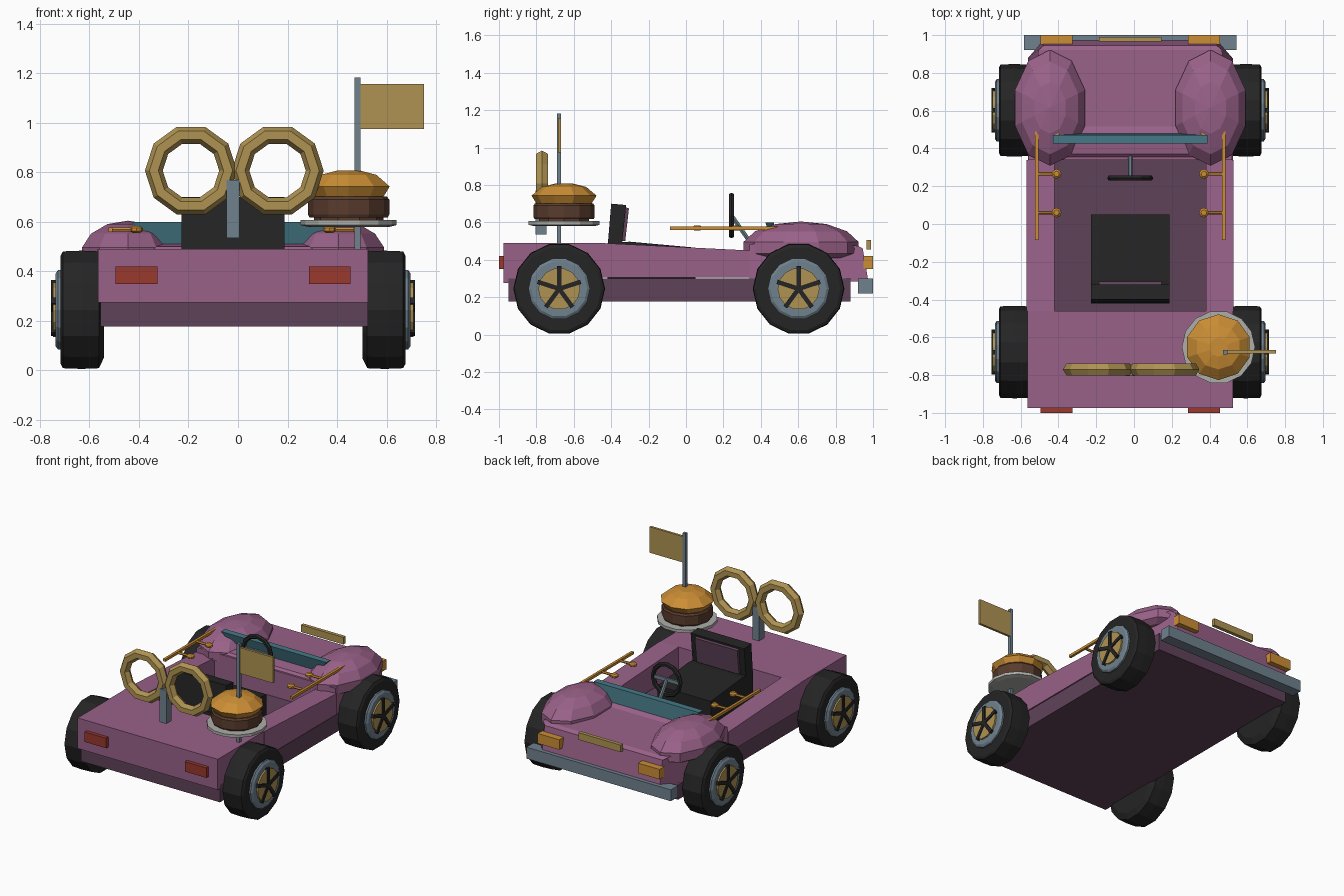
import bpy, bmesh, math
from mathutils import Vector, Matrix

if "Cube" in bpy.data.objects:
    bpy.data.objects.remove(bpy.data.objects["Cube"])

CX = -0.02  # car centre line


def colour(name, r, g, b):
    m = bpy.data.materials.new(name)
    m.diffuse_color = (r, g, b, 1)
    m.use_nodes = True
    m.node_tree.nodes["Principled BSDF"].inputs["Base Color"].default_value = m.diffuse_color
    return m


PINK = colour("pink paint", .32, .12, .25)
PLUM = colour("dark plum", .115, .055, .10)
BLACK = colour("black rubber", .018, .018, .018)
STEEL = colour("blue grey metal", .16, .22, .27)
GOLD = colour("gold", .43, .29, .085)
ORANGE = colour("orange", .60, .27, .035)
TEAL = colour("teal glass", .06, .19, .24)
BROWN = colour("brown", .10, .045, .027)
PALE = colour("pale grey", .42, .43, .40)
RED = colour("red", .32, .04, .027)


def finish(bm, name, mat):
    bmesh.ops.recalc_face_normals(bm, faces=bm.faces[:])
    me = bpy.data.meshes.new(name)
    bm.to_mesh(me)
    bm.free()
    me.materials.append(mat)
    ob = bpy.data.objects.new(name, me)
    bpy.context.collection.objects.link(ob)
    return ob


def box(name, mat, x0, x1, y0, y1, z0, z1):
    bm = bmesh.new()
    bmesh.ops.create_cube(bm, size=1)
    for v in bm.verts:
        v.co = ((x0 + x1) / 2 + v.co.x * (x1 - x0), (y0 + y1) / 2 + v.co.y * (y1 - y0),
                (z0 + z1) / 2 + v.co.z * (z1 - z0))
    return finish(bm, name, mat)


def prism(name, mat, prof, x0, x1):
    """Extrude a (y, z) outline from x0 to x1."""
    bm = bmesh.new()
    f = bm.faces.new([bm.verts.new((x0, y, z)) for y, z in prof])
    r = bmesh.ops.extrude_face_region(bm, geom=[f])
    for v in r["geom"]:
        if isinstance(v, bmesh.types.BMVert):
            v.co.x = x1
    return finish(bm, name, mat)


def lathe(name, mat, prof, n, loc, rot=Matrix(), phase=0.0, closed=False):
    """Spin a (radius, height) outline about z with n sides."""
    bm = bmesh.new()
    rings = []
    for i in range(n):
        a = 2 * math.pi * i / n + phase
        rings.append([bm.verts.new(Vector(loc) + rot @ Vector((r * math.cos(a), r * math.sin(a), h)))
                      for r, h in prof])
    m = len(prof)
    for i in range(n):
        p, q = rings[i], rings[(i + 1) % n]
        for j in range(m if closed else m - 1):
            k = (j + 1) % m
            bm.faces.new((p[j], q[j], q[k], p[k]))
    if not closed:
        bm.faces.new([r[0] for r in rings])
        bm.faces.new([r[-1] for r in rings])
    return finish(bm, name, mat)


def torus(name, mat, major, minor, n, m, loc):
    prof = [(major + minor * math.cos(2 * math.pi * j / m), minor * math.sin(2 * math.pi * j / m))
            for j in range(m)]
    return lathe(name, mat, prof, n, loc, Matrix.Rotation(math.pi / 2, 3, 'X'), 0, True)


def rod(name, mat, a, b, r, n=6):
    a, b = Vector(a), Vector(b)
    rot = (b - a).to_track_quat('Z', 'Y').to_matrix()
    return lathe(name, mat, [(r, 0), (r, (b - a).length)], n, a, rot)


# chassis tub and rear deck
box("chassis", PLUM, CX - .535, CX + .545, -.95, .88, .178, .30)
prism("rear_deck", PINK, [(-.975, .275), (-.975, .49), (-.46, .49), (-.46, .31), (-.90, .31), (-.90, .275)],
      CX - .545, CX + .545)

# hood, narrowing towards its nose
hood = prism("hood", PINK, [(.34, .30), (.34, .485), (.92, .475), (.945, .46), (.975, .285), (.88, .285)],
             CX - .54, CX + .54)
for v in hood.data.vertices:
    if v.co.y > .9:
        v.co.x = CX + (v.co.x - CX) * (.90 if v.co.y < .93 else .85)
cowl = prism("cowl", PINK, [(.34, .47), (.37, .50), (.45, .51), (.52, .48)], CX - .36, CX + .36)

for s, side in ((-1, "left"), (1, "right")):
    # door sill
    prism(side + "_sill", PINK, [(-.46, .305), (-.46, .49), (.34, .45), (.34, .305)],
          CX + s * .40, CX + s * .548)
    # bulging front fender
    bm = bmesh.new()
    bmesh.ops.create_uvsphere(bm, u_segments=10, v_segments=7, radius=1)
    for v in bm.verts:
        x, y, z = v.co
        if z < -.4:
            z = -.4
        v.co = (CX + s * .425 + x * .20, .615 + y * .315, .465 + z * .14)
    finish(bm, side + "_fender", PINK)
    # lamps
    xa = CX + s * .39
    box(side + "_tail_light", RED, xa - .084, xa + .084, -1.0, -.96, .35, .42)
    box(side + "_headlight", ORANGE, xa - .084, xa + .084, .95, 1.0, .35, .42)
    # side rail with two brackets and a front knob
    xr, xk = CX + s * .495, CX + s * .39
    box(side + "_rail", ORANGE, xr - .009, xr + .009, -.085, .49, .56, .578)
    for i, y in enumerate((.06, .265, .48)):
        rod(f"{side}_rail_bracket_{i}", ORANGE, (xr, y, .569), (xk, y, .569), .009)
        lathe(f"{side}_rail_knob_{i}", ORANGE, [(.015, .556), (.026, .563), (.026, .575), (.015, .584)],
              8, (xk, y, 0))

# bumper and nose plate
box("bumper", STEEL, CX - .562, CX + .562, .92, 1.0, .22, .30)
box("nose_plate", GOLD, CX - .165, CX + .165, .965, .99, .455, .505)

# small windscreen, wider at the top
screen = prism("windscreen", TEAL, [(.455, .49), (.425, .60), (.47, .60), (.48, .49)], CX - .41, CX + .41)
for v in screen.data.vertices:
    if v.co.z < .55:
        v.co.x = CX + (v.co.x - CX) * .78

# seat with a plum back panel
prism("seat_cushion", BLACK, [(-.42, .30), (-.42, .49), (-.3, .497), (.05, .465), (.05, .30)],
      CX - .208, CX + .208)
prism("seat_back", BLACK, [(-.42, .46), (-.40, .70), (-.32, .693), (-.345, .46)], CX - .208, CX + .208)
prism("seat_panel", PLUM, [(-.342, .50), (-.322, .68), (-.305, .675), (-.325, .50)], CX - .165, CX + .165)

# steering wheel and column
torus("steering_wheel", BLACK, .106, .016, 12, 6, (CX, .243, .637))
rod("steering_column", STEEL, (CX, .243, .637), (CX, .36, .47), .013)
box("steering_spoke", STEEL, CX - .10, CX + .10, .236, .25, .625, .649)

# wheels: tyre, rim, hub disc and five spokes
for s, side in ((-1, "left"), (1, "right")):
    for y, end in ((-.678, "rear"), (.602, "front")):
        nm = f"{side}_{end}_"
        rot = Matrix.Rotation(s * math.pi / 2, 3, 'Y')
        c = Vector((CX + s * .522, y, .245))
        lathe(nm + "tyre", BLACK, [(.20, 0), (.242, .02), (.245, .09), (.242, .165), (.225, .174), (.16, .174)],
              14, c, rot, math.pi / 14)
        lathe(nm + "rim", STEEL, [(.165, .16), (.165, .185), (.15, .195), (.11, .195)], 14, c, rot, math.pi / 14)
        lathe(nm + "hub_disc", GOLD, [(.112, .18), (.112, .206)], 14, c, rot, math.pi / 14)
        bm = bmesh.new()
        for i in range(5):
            a = 2 * math.pi * i / 5
            geo = bmesh.ops.create_cube(bm, size=1)
            for v in geo["verts"]:
                px, py, pz = v.co.x * .018, v.co.y * .024, .06 + v.co.z * .122
                v.co = (c.x + s * .204 + px, c.y + py * math.cos(a) + pz * math.sin(a),
                        c.z - py * math.sin(a) + pz * math.cos(a))
        finish(bm, nm + "spokes", BLACK)

# twin gold rings on a post
for x, side in ((-.19, "left"), (.16, "right")):
    torus(side + "_gold_ring", GOLD, .150, .036, 10, 6, (x, -.77, .807))
post = box("ring_post", STEEL, CX - .026, CX + .026, -.805, -.745, .535, .77)

# burger on a plate
B = (.447, -.652, 0)
lathe("plate", PALE, [(.165, .58), (.194, .587), (.194, .607)], 14, B)
lathe("patty", BROWN, [(.158, .618), (.164, .63), (.164, .69), (.155, .702)], 12, B)
lathe("bun", ORANGE, [(.148, .702), (.174, .743), (.118, .79), (.05, .807)], 10, B, phase=math.pi / 10)
rod("bun_core", BROWN, (.447, -.652, .60), (.447, -.652, .72), .14, 10)

# flag on its pole
box("flag_pole", STEEL, .471, .494, -.69, -.667, .48, 1.183)
box("flag", GOLD, .49, .752, -.685, -.668, .975, 1.157)
